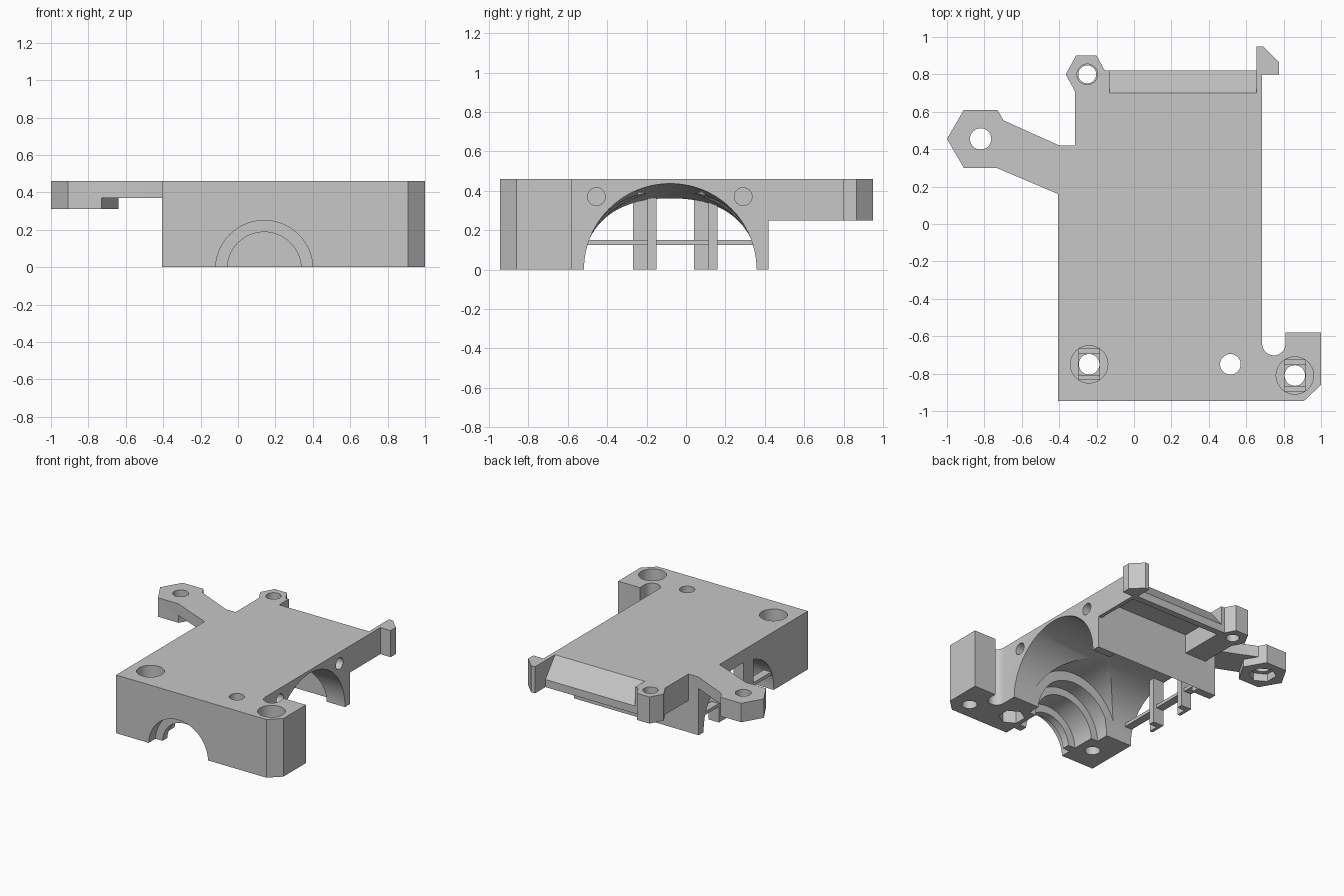
import bpy, bmesh, math
from mathutils import Matrix, Vector

if "Cube" in bpy.data.objects:
    bpy.data.objects.remove(bpy.data.objects["Cube"], do_unlink=True)

TOP = 0.46

grey = bpy.data.materials.new("light grey plastic")
grey.use_nodes = True
colour = (0.57, 0.57, 0.57, 1)
grey.diffuse_color = colour
grey.node_tree.nodes["Principled BSDF"].inputs["Base Color"].default_value = colour


def finish(name, bm):
    bmesh.ops.recalc_face_normals(bm, faces=bm.faces)
    mesh = bpy.data.meshes.new(name)
    bm.to_mesh(mesh)
    bm.free()
    mesh.materials.append(grey)
    obj = bpy.data.objects.new(name, mesh)
    bpy.context.collection.objects.link(obj)
    return obj


def extrude(name, points, offset):
    """Closed prism from a 3D outline swept along offset."""
    bm = bmesh.new()
    face = bm.faces.new([bm.verts.new(p) for p in points])
    swept = bmesh.ops.extrude_face_region(bm, geom=[face])["geom"]
    verts = [g for g in swept if isinstance(g, bmesh.types.BMVert)]
    bmesh.ops.translate(bm, verts=verts, vec=offset)
    return finish(name, bm)


def prism(name, outline, z0, z1):
    return extrude(name, [(x, y, z0) for x, y in outline], (0, 0, z1 - z0))


def box(name, x0, x1, y0, y1, z0, z1):
    return prism(name, [(x0, y0), (x1, y0), (x1, y1), (x0, y1)], z0, z1)


def rod(name, start, end, radius, sides=64):
    start, end = Vector(start), Vector(end)
    axis = end - start
    place = Matrix.Translation((start + end) / 2) @ axis.to_track_quat('Z', 'Y').to_matrix().to_4x4()
    bm = bmesh.new()
    bmesh.ops.create_cone(bm, cap_ends=True, segments=sides, radius1=radius,
                          radius2=radius, depth=axis.length, matrix=place)
    return finish(name, bm)


def drill(x, y, z0, z1, radius, sides=40):
    return rod("hole_cutter", (x, y, z0), (x, y, z1), radius, sides)


def tapered_vault(name, y, half_width, ends, steps=64):
    """Arched tunnel along x; each end is (x, height, roundness power)."""
    bm = bmesh.new()
    rings = []
    for x, height, power in ends:
        ring = [bm.verts.new((x, y - half_width, -0.1))]
        for i in range(steps + 1):
            t = -math.cos(math.pi * i / steps)
            z = height * max(0, 1 - abs(t) ** power) ** (1 / power)
            ring.append(bm.verts.new((x, y + half_width * t, z)))
        ring.append(bm.verts.new((x, y + half_width, -0.1)))
        rings.append(ring)
        bm.faces.new(ring)
    first, second = rings
    for i in range(len(first)):
        j = (i + 1) % len(first)
        bm.faces.new((first[i], first[j], second[j], second[i]))
    return finish(name, bm)


def combine(target, tool, operation):
    mod = target.modifiers.new("combine", 'BOOLEAN')
    mod.operation = operation
    mod.solver = 'EXACT'
    mod.object = tool
    tool.hide_render = True
    bpy.context.view_layer.objects.active = target
    bpy.ops.object.modifier_apply(modifier=mod.name)
    bpy.data.objects.remove(tool, do_unlink=True)


# Main block, with the rounded slot beside the corner post
slot = [(0.7475 + 0.0625 * math.cos(a), -0.64 - 0.0625 * math.sin(a))
        for a in (math.pi * i / 16 for i in range(17))]
body = prism("cover_body",
             [(-0.405, -0.945), (0.91, -0.945), (1, -0.86), (1, -0.58), (0.81, -0.58)]
             + slot + [(0.685, 0.42), (-0.405, 0.42)], 0, TOP)

# Rear shelf with sloped back lip, its side ribs, boss and catch
shelf_side = [(0.38, TOP), (0.70, TOP), (0.82, 0.31), (0.82, 0.25),
              (0.77, 0.25), (0.67, 0.40), (0.38, 0.40)]
shelf = extrude("rear_shelf", [(-0.2, y, z) for y, z in shelf_side], (0.87, 0, 0))
left_rib = box("left_rib", 0.655, 0.685, 0.40, 0.82, 0.25, TOP)
right_rib = box("right_rib", -0.315, -0.13, 0.40, 0.82, 0.25, TOP)
boss = prism("rear_boss", [(-0.365, 0.80), (-0.31, 0.90), (-0.20, 0.90),
                           (-0.145, 0.80), (-0.20, 0.70), (-0.31, 0.70)], 0.25, TOP)
catch = prism("rear_catch", [(0.655, 0.78), (0.685, 0.80), (0.775, 0.80),
                             (0.775, 0.865), (0.69, 0.95), (0.655, 0.95)], 0.25, TOP)

# Side arm ending in a hexagonal pad
arm = prism("side_arm", [(-0.80, 0.33), (-0.735, 0.30), (-0.405, 0.16), (-0.35, 0.16),
                         (-0.30, 0.42), (-0.40, 0.42), (-0.70, 0.555), (-0.735, 0.61),
                         (-0.80, 0.61)], 0.37, TOP)
pad = prism("arm_pad", [(-1, 0.455), (-0.91, 0.61), (-0.73, 0.61),
                        (-0.64, 0.455), (-0.73, 0.30), (-0.91, 0.30)], 0.31, TOP)

for part in (shelf, left_rib, right_rib, boss, catch, arm, pad):
    combine(body, part, 'UNION')

# Crossing vaults: a tapering one side to side, one towards the back
cutters = [
    tapered_vault("side_vault", -0.08, 0.438, ((0.70, 0.437, 2), (-0.42, 0.36, 2.3))),
    rod("back_vault", (0.14, -0.50, 0), (0.14, 0.42, 0), 0.385, 96),
]

# Stepped bore through the front wall
for y0, y1, radius in ((-1.0, -0.86, 0.26), (-0.87, -0.79, 0.198),
                       (-0.80, -0.61, 0.26), (-0.62, -0.45, 0.32)):
    cutters.append(rod("front_bore", (0.14, y0, -0.01), (0.14, y1, -0.01), radius))

# Screw holes, counterbores with slotted and square seats, and nut pockets
for x, y in ((-0.24, -0.75), (0.86, -0.81)):
    cutters += [drill(x, y, -0.1, 0.6, 0.055), drill(x, y, 0.36, 0.6, 0.10),
                box("slot_seat", x - 0.056, x + 0.056, y - 0.082, y + 0.082, 0.35, 0.4),
                box("square_seat", x - 0.056, x + 0.056, y - 0.056, y + 0.056, 0.34, 0.4)]
cutters += [drill(0.515, -0.75, -0.1, 0.6, 0.055),
            drill(0.515, -0.75, -0.1, 0.10, 0.095, 6),
            drill(-0.25, 0.80, 0.1, 0.6, 0.048),
            drill(-0.25, 0.80, 0.40, 0.6, 0.055),
            drill(-0.82, 0.455, 0.1, 0.6, 0.057),
            drill(-0.82, 0.455, 0.2, 0.37, 0.10, 6)]

# Blind holes in the side wall
for y in (-0.455, 0.29):
    cutters.append(rod("side_hole", (0.45, y, 0.37), (0.75, y, 0.37), 0.045, 40))

for cutter in cutters:
    combine(body, cutter, 'DIFFERENCE')

# Thin angle-section posts and a cross bar in the side opening
for i, y in enumerate((-0.27, 0.04)):
    prism(f"support_post_{i + 1}",
          [(-0.40, y), (-0.375, y), (-0.375, y + 0.075), (-0.31, y + 0.075),
           (-0.31, y + 0.12), (-0.40, y + 0.12)], 0, 0.375)
box("support_bar", -0.40, -0.335, -0.53, 0.37, 0.125, 0.15)

# Smooth the bores and keep the corners crisp
bpy.ops.object.select_all(action='DESELECT')
body.select_set(True)
bpy.context.view_layer.objects.active = body
bpy.ops.object.shade_smooth_by_angle(angle=math.radians(25))
